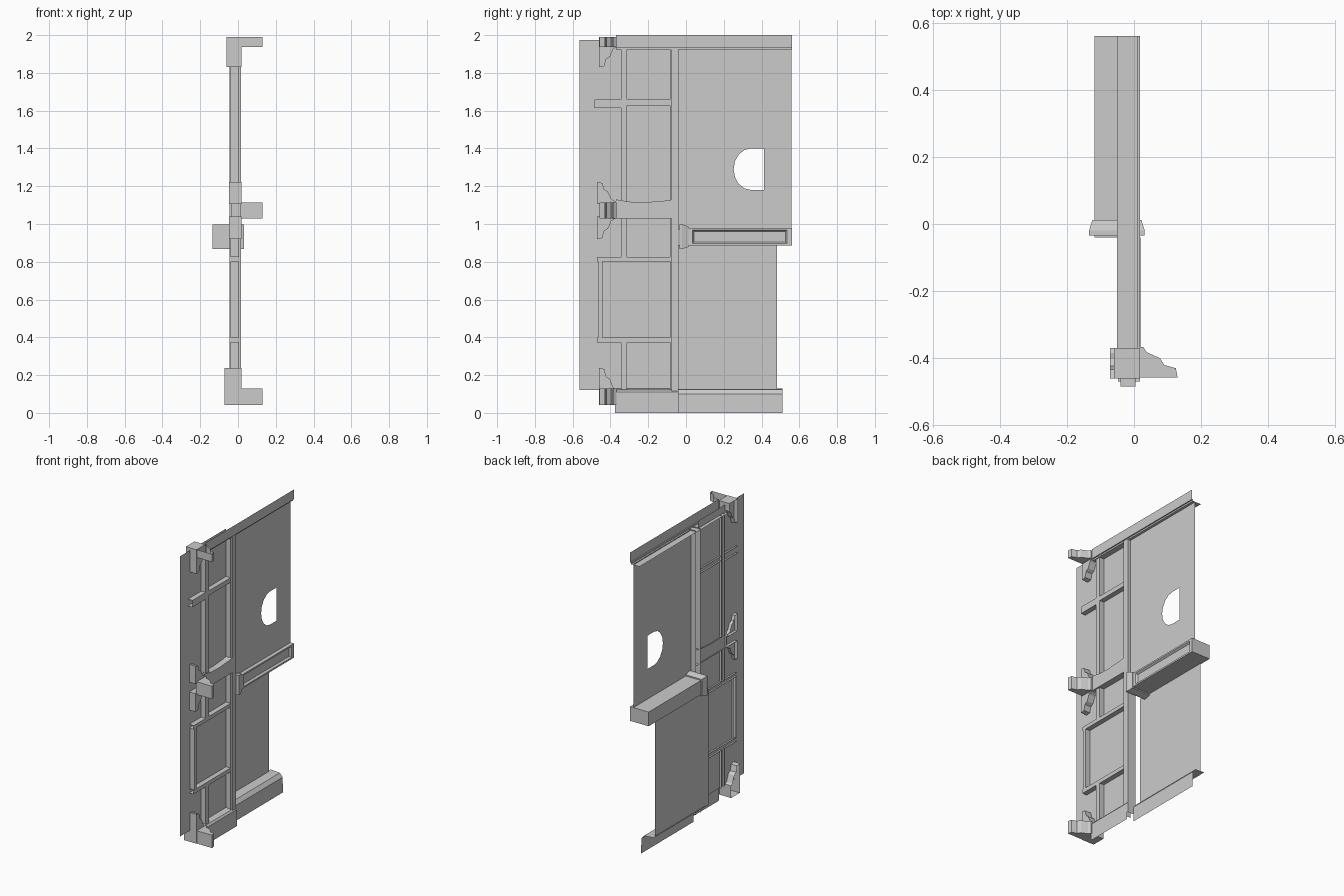
import bpy, bmesh, math
from mathutils import Vector

if "Cube" in bpy.data.objects:
    bpy.data.objects.remove(bpy.data.objects["Cube"])

PLATE, UPPER, LOWER = -0.028, -0.007, -0.111   # x of the three flat wall sheets
FACE, BACK = 0.005, -0.04                      # x range of the battens


def finish(name, bm):
    bmesh.ops.recalc_face_normals(bm, faces=bm.faces)
    me = bpy.data.meshes.new(name)
    bm.to_mesh(me)
    bm.free()
    ob = bpy.data.objects.new(name, me)
    bpy.context.collection.objects.link(ob)
    return ob


def place(axis, p, t):
    a, b = p
    return {'x': (t, a, b), 'y': (a, t, b), 'z': (a, b, t)}[axis]


def extrude(name, prof, axis, lo, hi, closed=True, caps=(True, True)):
    """Extrude a 2D profile along an axis; prism with optional caps, or open strip."""
    bm = bmesh.new()
    r0 = [bm.verts.new(place(axis, p, lo)) for p in prof]
    r1 = [bm.verts.new(place(axis, p, hi)) for p in prof]
    n = len(prof)
    for i in range(n if closed else n - 1):
        j = (i + 1) % n
        bm.faces.new((r0[i], r0[j], r1[j], r1[i]))
    if closed and caps[0]:
        bm.faces.new(r0)
    if closed and caps[1]:
        bm.faces.new(r1[::-1])
    return finish(name, bm)


def sheet(name, x, polys):
    """Flat sheet facing +x made of (y, z) polygons."""
    bm = bmesh.new()
    for poly in polys:
        bm.faces.new([bm.verts.new((x, y, z)) for y, z in poly])
    bmesh.ops.remove_doubles(bm, verts=bm.verts, dist=1e-5)
    return finish(name, bm)


def rect(y0, y1, z0, z1):
    return [(y0, z0), (y1, z0), (y1, z1), (y0, z1)]


def rail(name, y0, y1, z0, z1):
    """Horizontal open channel."""
    extrude(name, [(BACK, z0), (FACE, z0), (FACE, z1), (BACK, z1)], 'y', y0, y1, False)


def stile(name, y0, y1, z0, z1):
    """Vertical open channel."""
    extrude(name, [(BACK, y0), (FACE, y0), (FACE, y1), (BACK, y1)], 'z', z0, z1, False)


# Wall sheets
sheet("left_wall", PLATE, [rect(-0.565, -0.085, 0.12, 1.975)])
sheet("lower_wall", LOWER, [rect(-0.075, 0.482, 0.12, 0.89)])

# Upper wall with a D-shaped opening, built as two mirrored halves
zc, r = 1.29, 0.11
arc = [(0.345 - 0.093 * math.cos(a), zc + r * math.sin(a))
       for a in [math.pi / 2 * i / 4 for i in range(5)]]
top = [(-0.04, zc)] + arc + [(0.412, zc + r), (0.412, zc), (0.558, zc), (0.558, 1.93), (-0.04, 1.93)]
bottom = [(y, 0.97 if z == 1.93 else 2 * zc - z) for y, z in top]
sheet("upper_wall", UPPER, [top, bottom])

# Post between left and right walls, open at the back
extrude("centre_post", [(-0.045, -0.085), (FACE, -0.085), (FACE, -0.078), (0.015, -0.078),
                        (0.015, -0.04), (-0.045, -0.04)], 'z', 0.05, 1.93, False)

# Cornice: lip and upright face
extrude("cornice", [(-0.05, 1.925), (0.01, 1.925), (0.01, 1.935), (0.018, 1.935), (0.018, 2.0)],
        'y', -0.37, 0.56, False)

# Skirting boards
extrude("left_skirting", [(PLATE, 0.128), (0.01, 0.122), (0.02, 0.11), (0.02, 0.0)],
        'y', -0.375, -0.04, False)
extrude("right_skirting", [(-0.118, 0.128), (-0.05, 0.124), (-0.03, 0.1), (-0.028, 0.0)],
        'y', -0.04, 0.51, False)

# Middle beam with a sagging top edge
extrude("middle_beam", [(-0.37, 1.03), (-0.04, 1.03), (-0.04, 1.135), (-0.12, 1.122),
                        (-0.22, 1.115), (-0.3, 1.118), (-0.37, 1.13)], 'x', -0.036, 0.014,
        caps=(False, True))

# Vertical battens
for i, (z0, z1) in enumerate([(1.12, 1.93), (0.825, 1.03), (0.12, 0.375)]):
    stile(f"batten_{i}", -0.345, -0.312, z0, z1)

# High cross rail, in two pieces around the batten
rail("high_rail_outer", -0.485, -0.345, 1.615, 1.66)
rail("high_rail_inner", -0.312, -0.085, 1.628, 1.658)

# Rectangular frame
rail("frame_top", -0.472, -0.085, 0.802, 0.826)
rail("frame_bottom", -0.472, -0.085, 0.372, 0.398)
stile("frame_side", -0.465, -0.443, 0.398, 0.802)

# Stepped brackets: (depth from the wall line, fraction along the leg)
STEPS = [(0.0, 0.03), (0.015, 0.12), (0.033, 0.5), (0.053, 0.62), (0.063, 0.95), (0.09, 1.0)]


def leg(name, root, tip, base, back, front=-0.47):
    prof = [(front + 0.09 - d, root + (tip - root) * f) for d, f in STEPS]
    extrude(name, prof + [(front, base), (-0.37, base), (-0.37, root)], 'x', back, 0.018,
            caps=(False, True))


def arm(name, z0, z1, back, caps=(True, True)):
    prof = [(0.025 + 0.105 * f, -0.367 - d) for d, f in STEPS]
    extrude(name, prof + [(back, -0.457), (back, -0.367)], 'z', z0, z1, caps=caps)


leg("top_bracket_leg", 1.94, 1.83, 1.99, -0.06, -0.46)
arm("top_bracket_arm", 1.938, 1.99, 0.015, (True, False))
leg("middle_bracket_upper_leg", 1.12, 1.222, 1.105, -0.048)
arm("middle_bracket_arm", 1.03, 1.115, 0.012)
leg("middle_bracket_lower_leg", 1.03, 0.92, 1.04, -0.048)
leg("bottom_bracket_leg", 0.12, 0.238, 0.043, -0.072, -0.46)
arm("bottom_bracket_arm", 0.043, 0.128, 0.015)

# Ledge beam with a recessed panel on its face
bm = bmesh.new()
ends = [[bm.verts.new((x, y, z)) for x, z in
         [(-0.118, 0.886), (0.018, 0.886), (0.018, 0.98), (-0.118, 0.98)]] for y in (0.0, 0.56)]
bm.faces.new(ends[0])
bm.faces.new(ends[1][::-1])
for i in range(4):
    j = (i + 1) % 4
    bm.faces.new((ends[0][i], ends[1][i], ends[1][j], ends[0][j]))
bmesh.ops.recalc_face_normals(bm, faces=bm.faces)
front = max(bm.faces, key=lambda f: f.calc_center_median().x)
bmesh.ops.inset_individual(bm, faces=[front], thickness=0.015)
for v in front.verts:
    v.co.y += 0.023 if v.co.y < 0.2 else -0.015
bmesh.ops.inset_individual(bm, faces=[front], thickness=0.012)
bmesh.ops.translate(bm, verts=front.verts, vec=Vector((-0.012, 0, 0)))
finish("ledge_beam", bm)

# Flared end cap of the ledge
bm = bmesh.new()
rings = []
for y, g in [(-0.035, 0.014), (-0.02, 0.014), (0.012, 0.004)]:
    rings.append([bm.verts.new((x, y, z)) for x, z in
                  [(-0.12 - g, 0.882 - g), (0.018 + g, 0.882 - g),
                   (0.018 + g, 0.984 + g), (-0.12 - g, 0.984 + g)]])
bm.faces.new(rings[0])
bm.faces.new(rings[-1])
for a, b in zip(rings, rings[1:]):
    for i in range(4):
        j = (i + 1) % 4
        bm.faces.new((a[i], a[j], b[j], b[i]))
finish("ledge_cap", bm)
